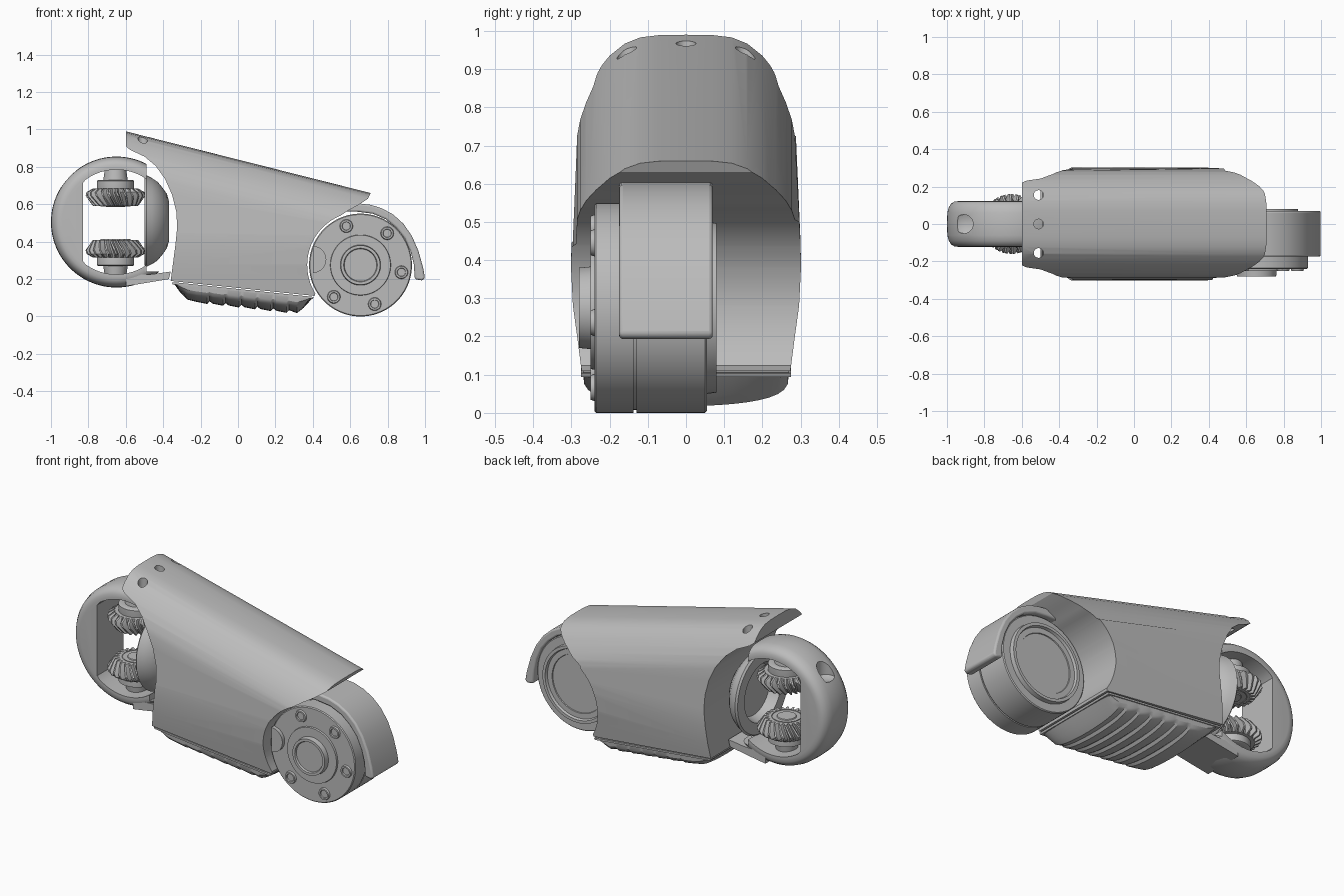
import bpy, bmesh
from math import sin, cos, pi, radians, sqrt

if "Cube" in bpy.data.objects:
    bpy.data.objects.remove(bpy.data.objects["Cube"], do_unlink=True)

grey = bpy.data.materials.new("satin_grey")
grey.use_nodes = True
grey.diffuse_color = (0.5, 0.5, 0.5, 1)
grey.node_tree.nodes["Principled BSDF"].inputs["Base Color"].default_value = (0.5, 0.5, 0.5, 1)


def smooth(ob):
    bpy.ops.object.select_all(action="DESELECT")
    bpy.context.view_layer.objects.active = ob
    ob.select_set(True)
    bpy.ops.object.shade_smooth_by_angle(angle=radians(28))


def loft(name, rings):
    """Skin a list of equal-length closed rings and cap both ends."""
    bm = bmesh.new()
    rows = [[bm.verts.new(p) for p in ring] for ring in rings]
    n = len(rows[0])
    for a, b in zip(rows, rows[1:]):
        for i in range(n):
            j = (i + 1) % n
            bm.faces.new((a[i], a[j], b[j], b[i]))
    bm.faces.new(rows[0])
    bm.faces.new(rows[-1])
    bmesh.ops.recalc_face_normals(bm, faces=bm.faces)
    mesh = bpy.data.meshes.new(name)
    bm.to_mesh(mesh)
    bm.free()
    ob = bpy.data.objects.new(name, mesh)
    bpy.context.collection.objects.link(ob)
    mesh.materials.append(grey)
    smooth(ob)
    return ob


def plate(name, outline, y0, y1):
    """Extrude an x-z outline along y."""
    return loft(name, [[(x, y, z) for x, z in outline] for y in (y0, y1)])


def turned(name, axis, centre, profile, n=64):
    """Turned solid; profile holds (position along axis, radius)."""
    rings = []
    for t, r in profile:
        ring = []
        for i in range(n):
            u, v = r * cos(2 * pi * i / n), r * sin(2 * pi * i / n)
            off = {"x": (t, u, v), "y": (u, t, v), "z": (u, v, t)}[axis]
            ring.append(tuple(c + o for c, o in zip(centre, off)))
        rings.append(ring)
    return loft(name, rings)


def boolean(ob, cutter, op="DIFFERENCE"):
    mod = ob.modifiers.new("cut", "BOOLEAN")
    mod.operation, mod.object, mod.solver = op, cutter, "EXACT"
    bpy.context.view_layer.objects.active = ob
    bpy.ops.object.modifier_apply(modifier=mod.name)
    bpy.data.objects.remove(cutter, do_unlink=True)
    smooth(ob)


def arc(cx, cz, r, a0, a1, n):
    return [(cx + r * cos(radians(a0 + (a1 - a0) * i / n)),
             cz + r * sin(radians(a0 + (a1 - a0) * i / n))) for i in range(n + 1)]


# Main housing: sloped rounded section trimmed by a side profile
DRUM = (0.655, 0.275)
RING = (-0.65, 0.505)
upper = [(0, 0), (.07, .001), (.12, .007), (.16, .023), (.2, .055), (.235, .098),
         (.262, .14), (.277, .175), (.285, .21)]
lower = [(.3, .45), (.301, .38), (.296, .28), (.285, .2), (.272, .1), (.268, .05)]


def housing_section(x):
    top = 0.99 - 0.252 * (x + 0.6)
    half = [(y, top - d) for y, d in upper]
    half += [(y, min(z, top - 0.22 - 0.01 * i)) for i, (y, z) in enumerate(lower)]
    return [(x, y, z) for y, z in half] + [(x, -y, z) for y, z in half[:0:-1]]


housing = loft("main_housing", [housing_section(x) for x in (-.65, .75)])
outline = [(-.6, 1.05), (-.6, .91), (-.575, .89), (-.5, .855), (-.44, .805), (-.39, .735),
           (-.352, .65), (-.33, .56), (-.325, .48), (-.335, .38), (-.36, .19), (.41, .11)]
outline += arc(*DRUM, .285, 212, 112, 24)
outline += [(.59, .567), (.65, .6), (.695, .63), (.71, .66), (.71, 1.05)]
boolean(housing, plate("profile", outline, -.5, .5), "INTERSECT")
for y in (-.155, 0, .155):
    boolean(housing, turned("drill", "z", (-.51, y, 0), [(.7, .026), (1.2, .026)], 24))

# Ribbed bottom cover with rounded belly
stations = [(-.34, .172), (-.31, .13), (-.27, .09)]
for i in range(6):
    x = -.22 + i * .085
    z = .078 - i * .0095
    stations += [(x, z), (x + .055, z - .011), (x + .068, z + .003)]
stations += [(.315, .018), (.35, .045), (.4, .1)]
rings = []
for x, z in stations:
    top = .185 - .105 * (x + .36)
    rings.append([(x, .27 * cos(pi * i / 20), top - (top - z) * sqrt(abs(sin(pi * i / 20))))
                  for i in range(21)])
loft("bottom_cover", rings)
plate("cover_seam", [(-.355, .182), (-.35, .172), (.4, .094), (.405, .104)], -.275, .275)

# Joint drum with hub, groove and recessed rear face
turned("joint_drum", "y", (DRUM[0], 0, DRUM[1]), [
    (-.27, .08), (-.27, .086), (-.28, .09), (-.28, .105), (-.25, .108), (-.25, .16),
    (-.24, .162), (-.24, .27), (-.235, .275), (-.138, .275), (-.138, .267), (-.13, .267),
    (-.13, .275), (.05, .275), (.055, .27), (.055, .225), (.08, .222), (.08, .205),
    (.065, .2), (.065, .17), (.06, .168)], 96)
for k in range(5):
    a = radians(110 - 60 * k)
    c = (DRUM[0] + .222 * cos(a), 0, DRUM[1] + .222 * sin(a))
    turned("drum_bolt", "y", c, [(-.243, .018), (-.243, .021), (-.25, .023), (-.25, .032),
                                 (-.238, .036)], 24)
plate("housing_tab", arc(.4, .305, .072, -90, 90, 16), -.262, -.235)

# Curved guard over the drum
guard = plate("drum_guard", [
    (.56, .6), (.64, .605), (.71, .597), (.77, .578), (.83, .545), (.885, .495), (.93, .43),
    (.965, .35), (.99, .26), (1, .205), (.985, .192), (.945, .2), (.94, .28), (.922, .35),
    (.89, .42), (.845, .475), (.79, .52), (.72, .55), (.64, .56), (.56, .56)], -.175, .07)
bev = guard.modifiers.new("edge", "BEVEL")
bev.width, bev.segments, bev.limit_method, bev.angle_limit = .015, 3, "ANGLE", radians(50)

# Round yoke, cut to a window and open toward the housing
yoke = turned("yoke", "y", (RING[0], 0, RING[1]), [
    (-.122, .29), (-.12, .31), (-.11, .327), (-.09, .34), (-.06, .348), (0, .35),
    (.06, .348), (.09, .34), (.11, .327), (.12, .31), (.122, .29)], 96)
window = [(max(x, -.83), z) for x, z in arc(*RING, .28, 0, 354, 59)]
boolean(yoke, plate("window", window, -.3, .3))
boolean(yoke, plate("gap", [(-.49, .24), (-.2, .24), (-.2, .9), (-.49, .9)], -.3, .3))
boolean(yoke, turned("drill", "z", (-.91, 0, 0), [(.69, .025), (.7, .05), (.9, .05)], 32))
plate("yoke_foot", [(-.6, .162), (-.5, .178), (-.37, .2), (-.36, .24), (-.46, .226),
                    (-.6, .222)], -.12, .12)

# Bearing dome facing the housing
turned("bearing_dome", "x", (0, 0, .51), [
    (-.44, .12), (-.44, .15), (-.5, .17), (-.5, .235), (-.49, .245), (-.46, .23), (-.43, .21),
    (-.405, .18), (-.38, .145), (-.37, .11)])


# Facing pair of spiral bevel gears with hubs and tapered posts
def bevel_gear(name, flip, teeth=24):
    rings = []
    for h, tip, root, twist in [(-.185, .12, .12, 0), (-.165, .155, .125, 0),
                                (-.145, .16, .125, .06), (-.11, .135, .11, .18),
                                (-.09, .12, .095, .26)]:
        ring = []
        for i in range(teeth * 4):
            r = tip if i % 4 < 2 else root
            a = 2 * pi * i / (teeth * 4) + twist * flip
            ring.append((-.655 + r * cos(a), r * sin(a), .5 - flip * h))
        rings.append(ring)
    loft(name, rings)
    turned(name + "_hub", "z", (-.655, 0, .5), [(flip * t, r) for t, r in [
        (.085, .045), (.085, .05), (.095, .055), (.095, .075), (.087, .08), (.15, .1),
        (.225, .1), (.23, .09), (.23, .065), (.3, .055)]], 40)


bevel_gear("upper_gear", 1)
bevel_gear("lower_gear", -1)
